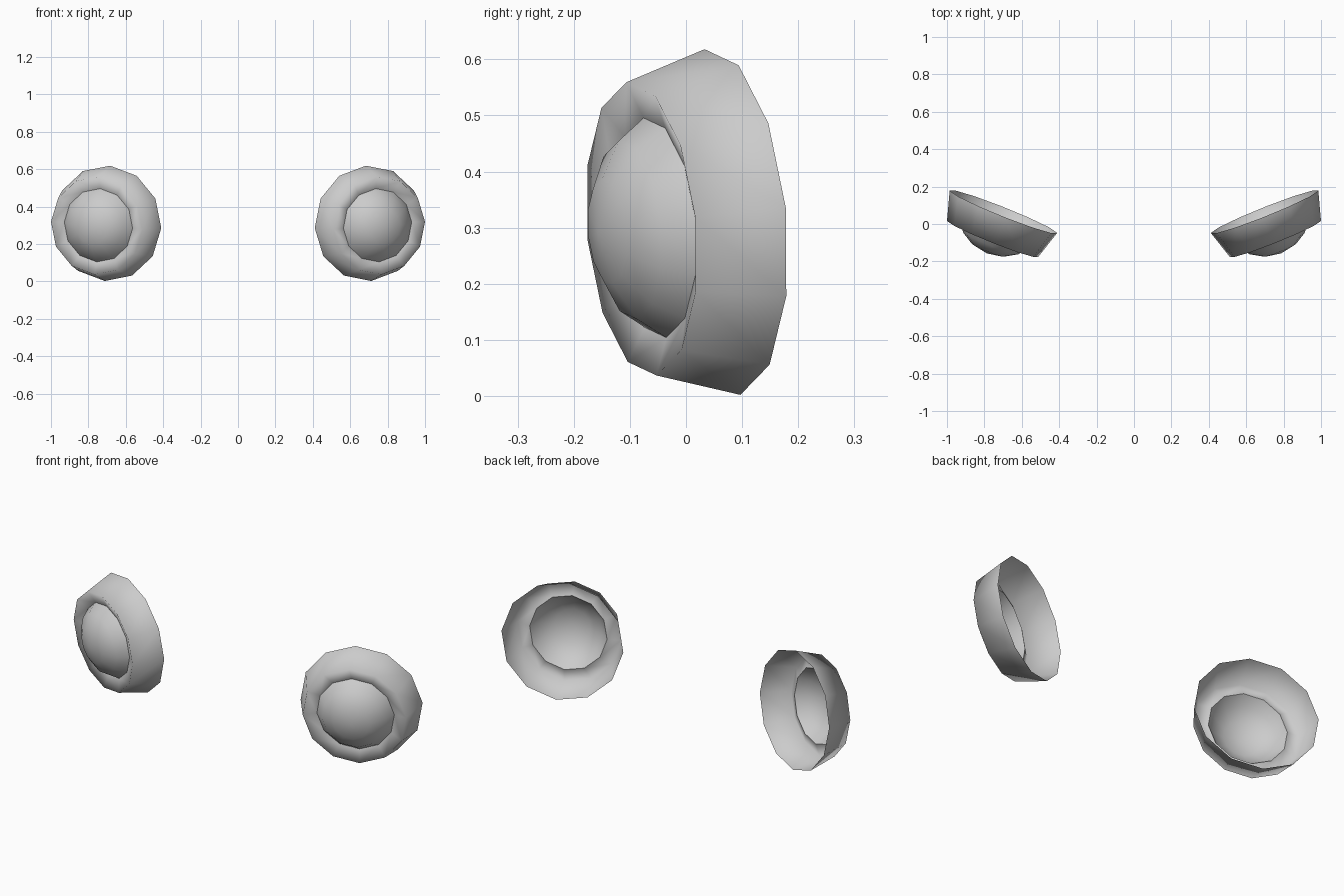
import bpy
import bmesh
from math import radians, cos, sin
from mathutils import Matrix, Vector

cube = bpy.data.objects.get("Cube")
if cube:
    bpy.data.objects.remove(cube, do_unlink=True)

SIDES = 12
PHASE = radians(4.7)

# Lamp axis: local -Y points forward, toed outwards and tipped slightly down
PLACE = (Matrix.Translation((0.698, 0.065, 0.31))
         @ Matrix.Rotation(radians(21.8), 4, 'Z')
         @ Matrix.Rotation(radians(4.5), 4, 'X'))

grey = bpy.data.materials.new("plain_grey")
grey.use_nodes = True
colour = (0.6, 0.6, 0.6, 1.0)
grey.diffuse_color = colour
grey.node_tree.nodes["Principled BSDF"].inputs["Base Color"].default_value = colour


def lathe(name, profile):
    """Turn a (radius, forward) profile about the lamp axis and mirror it."""
    bm = bmesh.new()
    rows = []
    for radius, forward in profile:
        if radius == 0:
            rows.append([bm.verts.new((0, -forward, 0))] * SIDES)
            continue
        angles = [PHASE + radians(360) * i / SIDES for i in range(SIDES)]
        rows.append([bm.verts.new(Vector((radius * cos(a), -forward, radius * sin(a))))
                     for a in angles])
    for low, high in zip(rows, rows[1:]):
        for i in range(SIDES):
            j = (i + 1) % SIDES
            corners = [low[i], high[i], high[j], low[j]]
            face = bm.faces.new(list(dict.fromkeys(corners)))
            face.smooth = True
    # Orient outwards: each profile runs from the back rim to the front
    bm.normal_update()
    first = bm.faces[:][0]
    centre = first.calc_center_median()
    if first.normal.dot(Vector((centre.x, 0, centre.z))) < 0:
        bmesh.ops.reverse_faces(bm, faces=bm.faces[:])
    bmesh.ops.transform(bm, matrix=PLACE, verts=bm.verts[:])
    mesh = bpy.data.meshes.new(name)
    bm.to_mesh(mesh)
    bm.free()
    mesh.materials.append(grey)
    obj = bpy.data.objects.new(name, mesh)
    bpy.context.collection.objects.link(obj)
    mirror = obj.modifiers.new("other_side", 'MIRROR')
    mirror.use_axis[0] = True
    mirror.use_mirror_merge = False
    return obj


# Open-backed housing with a bezel folding in to the lens
lathe("lamp_housings", [(0.31, 0), (0.263, 0.156), (0.197, 0.13)])

# Domed lens
lathe("lamp_lenses", [(0.197, 0.13), (0.16, 0.182), (0.093, 0.222), (0, 0.24)])
